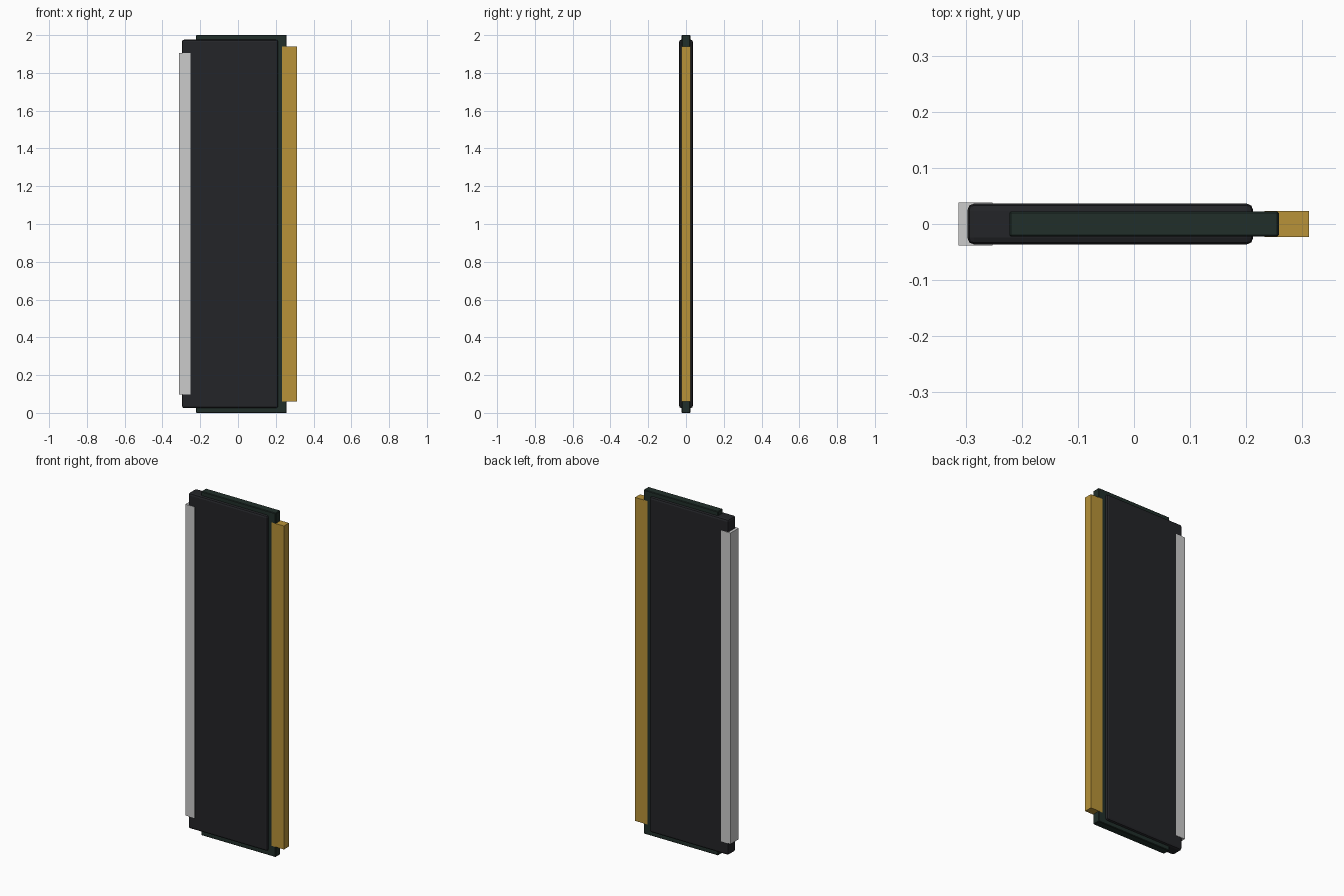
import bpy

if "Cube" in bpy.data.objects:
    bpy.data.objects.remove(bpy.data.objects["Cube"])


def material(name, rgb):
    m = bpy.data.materials.new(name)
    m.diffuse_color = (*rgb, 1)
    m.use_nodes = True
    m.node_tree.nodes["Principled BSDF"].inputs["Base Color"].default_value = m.diffuse_color
    return m


def box(name, x0, x1, half_y, z0, z1, mat=None, bevel=0, segments=2):
    """Box centred on y = 0, with optional rounded edges."""
    bpy.ops.mesh.primitive_cube_add(size=1, location=((x0 + x1) / 2, 0, (z0 + z1) / 2))
    ob = bpy.context.object
    ob.name = name
    ob.scale = (x1 - x0, 2 * half_y, z1 - z0)
    bpy.ops.object.transform_apply(location=False, rotation=False, scale=True)
    if mat:
        ob.data.materials.append(mat)
    if bevel:
        mod = ob.modifiers.new("edge_rounding", "BEVEL")
        mod.width = bevel
        mod.segments = segments
    return ob


black = material("black_metal", (0.017, 0.018, 0.021))
green = material("dark_green_board", (0.015, 0.028, 0.023))
gold = material("gold", (0.48, 0.29, 0.04))

# Circuit board running through the module
box("circuit_board", -0.222, 0.258, 0.0225, 0, 2, green, 0.003, 1)
# Thick heat spreader wrapped around the board
box("heat_spreader", -0.297, 0.2125, 0.0365, 0.025, 1.976, black, 0.012, 2)
# Light strip along the outer edge
box("light_strip", -0.3125, -0.2525, 0.038, 0.097, 1.906)
# Contact strip overlapping the board's other edge
box("contact_strip", 0.233, 0.3115, 0.0232, 0.06, 1.941, gold)
